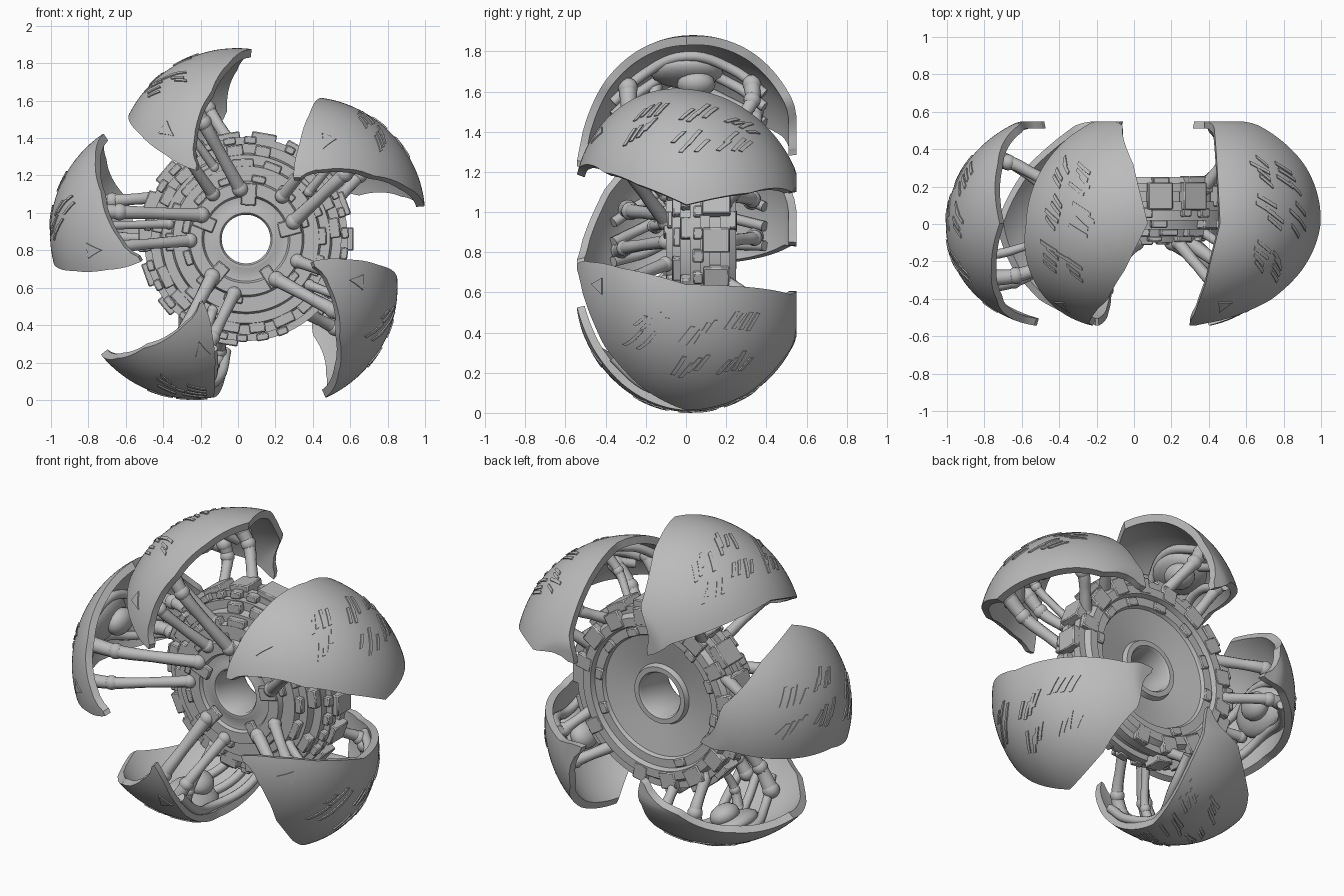
import bpy, bmesh, random
from math import sin, cos, radians, atan2, tau
from mathutils import Vector, Matrix

random.seed(4)
cube = bpy.data.objects.get("Cube")
if cube:
    bpy.data.objects.remove(cube)

# One grey metal for everything
metal = bpy.data.materials.new("grey_metal")
metal.use_nodes = True
GREY = (0.5, 0.5, 0.5, 1)
metal.diffuse_color = GREY
metal.node_tree.nodes["Principled BSDF"].inputs["Base Color"].default_value = GREY

HUB = Vector((0.043, 0, 0.86))


def finish(bm, name, bevel=0):
    bmesh.ops.remove_doubles(bm, verts=bm.verts, dist=0.0002)
    bmesh.ops.recalc_face_normals(bm, faces=bm.faces)
    mesh = bpy.data.meshes.new(name)
    bm.to_mesh(mesh)
    bm.free()
    mesh.materials.append(metal)
    mesh.shade_smooth()
    mesh.set_sharp_from_angle(angle=radians(35))
    ob = bpy.data.objects.new(name, mesh)
    bpy.context.collection.objects.link(ob)
    if bevel:
        mod = ob.modifiers.new("soft_edges", "BEVEL")
        mod.width, mod.segments = bevel, 1


def shell(bm, f, nu, nv, outer, inner):
    """Closed slab between two scaled copies of the surface f(u, v, scale)."""
    layers = [[[bm.verts.new(f(i / nu, j / nv, s)) for j in range(nv + 1)]
               for i in range(nu + 1)] for s in (outer, inner)]
    for k, g in enumerate(layers):
        for i in range(nu):
            for j in range(nv):
                q = [g[i][j], g[i + 1][j], g[i + 1][j + 1], g[i][j + 1]]
                bm.faces.new(q[::-1] if k else q)
    rim = [(i, 0) for i in range(nu)] + [(nu, j) for j in range(nv)]
    rim += [(i, nv) for i in range(nu, 0, -1)] + [(0, j) for j in range(nv, 0, -1)]
    o, n = layers
    for (a, b), (c, d) in zip(rim, rim[1:] + rim[:1]):
        bm.faces.new((o[c][d], o[a][b], n[a][b], n[c][d]))


def lerp_table(table, x):
    for (x0, y0), (x1, y1) in zip(table, table[1:]):
        if x <= x1:
            return y0 + (y1 - y0) * (x - x0) / (x1 - x0)
    return table[-1][1]


# Petal outline: edge longitude against latitude in degrees; front is negative latitude
MAX_LAT = 75
TIP_EDGE = [(-75, 42), (-66, 10), (-59, -3), (-47, -19), (-26, -30), (0, -39),
            (32, -29), (62, -12), (67, 5), (75, 42)]
HEM_EDGE = [(-75, 52), (-57, 42), (-35, 36), (-20, 34), (0, 31),
            (35, 35), (60, 38), (75, 54)]


def petal_surface(cx, cz, turn, skew):
    """Point on one petal's rounded skin from latitude, longitude and scale."""
    a = radians(turn)

    def point(lat, lon, s=1.0):
        la, lo = radians(lat), radians(lon)
        r = 0.64 * cos(la) * s
        y = min((0.6 if lat > 0 else 0.565) * sin(la), 0.546) * s
        u, t = r * cos(lo), r * sin(lo) - skew * y
        return Vector((cx + u * cos(a) - t * sin(a), y + 0.003,
                       cz + u * sin(a) + t * cos(a)))
    return point


def hub_point(angle, r, y):
    return HUB + Vector((r * cos(angle), y, r * sin(angle)))


def add_ball(bm, at, r, scale=(1, 1, 1), angle=0):
    m = Matrix.Translation(at) @ Matrix.Rotation(-angle, 4, 'Y') @ Matrix.Diagonal((*scale, 1))
    bmesh.ops.create_uvsphere(bm, u_segments=16, v_segments=10, radius=r, matrix=m)


def tubes(name, paths):
    cu = bpy.data.curves.new(name, 'CURVE')
    cu.dimensions, cu.bevel_depth, cu.bevel_resolution = '3D', 1, 3
    cu.resolution_u, cu.use_fill_caps = 6, True
    for pts in paths:
        sp = cu.splines.new('BEZIER')
        sp.bezier_points.add(len(pts) - 1)
        for bp, (co, rad) in zip(sp.bezier_points, pts):
            bp.co, bp.radius = co, rad
            bp.handle_left_type = bp.handle_right_type = 'AUTO'
    cu.materials.append(metal)
    ob = bpy.data.objects.new(name, cu)
    bpy.context.collection.objects.link(ob)


# Arms: hub angle offset, hub radius, hub y, petal latitude, petal longitude, thickness
ARMS = [(-0.28, 0.27, -0.10, -36, -2, 0.038), (0.24, 0.30, -0.10, -42, 24, 0.034),
        (0.02, 0.42, -0.05, -18, 12, 0.026), (-0.25, 0.5, 0.19, 38, 0, 0.036),
        (0.22, 0.5, 0.19, 40, 24, 0.034)]


def build_petal(name, cx, cz, turn, skew=0.11, hem_cut=0):
    point = petal_surface(cx, cz, turn, skew)

    def skin(u, v, s):
        lat = (2 * u - 1) * MAX_LAT
        lo = lerp_table(TIP_EDGE, lat)
        hi = lerp_table(HEM_EDGE, lat) - hem_cut * cos(radians(lat))
        return point(lat, lo + (hi - lo) * v, s)
    bm = bmesh.new()
    shell(bm, skin, 52, 20, 1.0, 0.93)
    finish(bm, name + "_petal")

    # Thin slanted dashes and a triangle on the outer skin
    bm = bmesh.new()
    for lat0, lon0 in ((-34, -4), (-28, 9), (-8, -12), (-4, 6), (14, -8), (18, 10)):
        for k in range(4):
            lat, lon = lat0 + 3.8 * k, lon0 + random.uniform(-3, 3)
            size = random.uniform(6, 11)

            def dash(u, v, s, lat=lat, lon=lon, size=size):
                return point(lat + 2 * u + 6 * v, lon + size * v, s)
            shell(bm, dash, 2, 4, 1.01, 0.997)

    def triangle(u, v, s):
        return point(-57 + 9 * v, 24 + 11 * (u - 0.5) * v, s)
    shell(bm, triangle, 2, 3, 1.01, 0.997)
    finish(bm, name + "_marks")

    # Jointed arms from hub to petal
    mid = point(0, 0) - HUB
    aim = atan2(mid.z, mid.x)
    paths, joints = [], bmesh.new()
    for da, r, y, lat, lon, th in ARMS:
        a, b = hub_point(aim + da, r, y), point(lat, lon, 0.88)
        side = -1 if lat < 0 else 1
        e1 = a.lerp(b, 0.4) + Vector((0, side * 0.03, 0))
        e2 = a.lerp(b, 0.72) + Vector((0, side * 0.04, 0))
        paths.append([(a, th), (e1, th * 0.85), (e2, th), (b, th * 1.2)])
        for at, k in ((a, 1.15), (e2, 1.2), (b, 1.3)):
            add_ball(joints, at, th * k)
    # Ribs and pads lining the inside
    for lon in (-10, 4, 18):
        paths.append([(point(lat, lon + abs(lat) * 0.3, 0.9), 0.026)
                      for lat in (-46, -25, 0, 25, 46)])
    add_ball(joints, point(0, 4, 0.87), 0.14, (0.45, 1.3, 1), aim)
    add_ball(joints, point(6, 4, 0.76), 0.08, (0.8, 1.2, 1), aim)
    tubes(name + "_arms", paths)
    finish(joints, name + "_joints")


build_petal("top", -0.01, 1.24, 121.5)
build_petal("upper_left", 0.36, 0.98, 44, hem_cut=-6)
build_petal("lower_left", 0.212, 0.60, -27.5, skew=0.15)
build_petal("bottom", -0.235, 0.645, 258, skew=-0.1, hem_cut=10)
build_petal("right", -0.365, 0.89, 162.5)

# Turned hub: closed profile of (y, radius)
PROFILE = [(-.07, .13), (-.085, .14), (-.085, .16), (-.075, .18), (-.08, .225), (-.1, .235),
           (-.1, .3), (-.07, .31), (-.07, .39), (-.03, .4), (-.03, .45), (.02, .46),
           (.02, .51), (.07, .51), (.07, .545), (.12, .545), (.12, .51), (.17, .51),
           (.17, .54), (.22, .54), (.22, .5), (.25, .48), (.25, .43), (.22, .42),
           (.22, .37), (.2, .36), (.165, .18), (.195, .17), (.195, .14), (.18, .13)]
bm = bmesh.new()
SEG = 72
rings = [[bm.verts.new(hub_point(tau * k / SEG, r, y)) for y, r in PROFILE] for k in range(SEG)]
for k in range(SEG):
    p, q = rings[k], rings[(k + 1) % SEG]
    for j in range(len(PROFILE)):
        n = (j + 1) % len(PROFILE)
        bm.faces.new((p[j], p[n], q[n], q[j]))
finish(bm, "hub_body")


def block_ring(name, count, r, y, size, phase=0.0, skip=0.0):
    """Boxes round the hub; size is radial, along the axis, and round the rim."""
    bm = bmesh.new()
    for k in range(count):
        if random.random() < skip:
            continue
        a = tau * (k + phase) / count
        grow = random.uniform(0.85, 1.2)
        m = (Matrix.Translation(HUB) @ Matrix.Rotation(-a, 4, 'Y')
             @ Matrix.Translation((r, y, 0))
             @ Matrix.Diagonal((size[0], size[1] * grow, size[2] * grow, 1)))
        bmesh.ops.create_cube(bm, size=1, matrix=m)
    finish(bm, name, bevel=0.006)


block_ring("rim_blocks", 18, 0.545, 0.15, (0.06, 0.13, 0.12), 0, 0.15)
block_ring("rim_studs", 30, 0.53, 0.06, (0.04, 0.05, 0.06), 0.3, 0.2)
block_ring("back_clamps", 16, 0.485, 0.23, (0.10, 0.05, 0.10), 0.5, 0.1)
block_ring("back_inner_studs", 12, 0.39, 0.22, (0.05, 0.03, 0.07), 0.2, 0.2)
block_ring("front_outer_blocks", 20, 0.475, 0.0, (0.06, 0.05, 0.10), 0.4, 0.2)
block_ring("front_middle_blocks", 16, 0.405, -0.045, (0.05, 0.04, 0.10), 0.1, 0.3)
block_ring("front_inner_blocks", 12, 0.325, -0.08, (0.04, 0.03, 0.09), 0.6, 0.3)
block_ring("front_spokes", 5, 0.24, -0.095, (0.12, 0.03, 0.07), 0.2)
